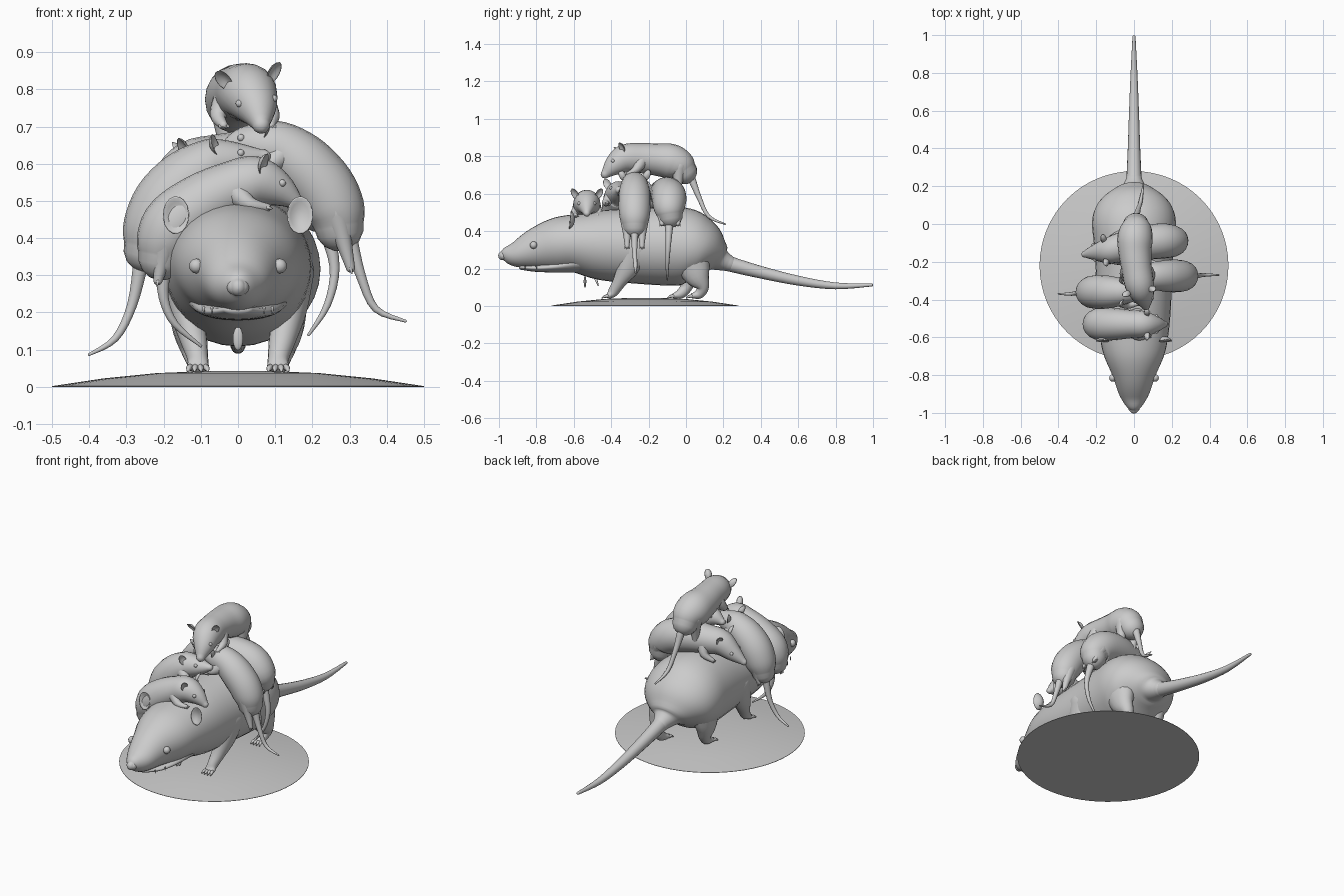
import bpy, bmesh, math
from mathutils import Vector as V

if "Cube" in bpy.data.objects:
    bpy.data.objects.remove(bpy.data.objects["Cube"])


def finish(name, bm):
    bmesh.ops.recalc_face_normals(bm, faces=bm.faces)
    for f in bm.faces:
        f.smooth = True
    me = bpy.data.meshes.new(name)
    bm.to_mesh(me)
    bm.free()
    ob = bpy.data.objects.new(name, me)
    bpy.context.collection.objects.link(ob)
    return ob


def spline(pts, steps):
    out = []
    for i in range(len(pts) - 1):
        a, b, c, d = (pts[max(0, min(len(pts) - 1, i + k))] for k in (-1, 0, 1, 2))
        for j in range(steps):
            t = j / steps
            out.append([0.5 * (2*q + (r-p)*t + (2*p-5*q+4*r-s)*t*t + (3*q-p-3*r+s)*t**3)
                        for p, q, r, s in zip(a, b, c, d)])
    return out + [list(pts[-1])]


def tube(name, pts, side=(1, 0, 0), n=16, steps=4):
    """Round-ended loft through points (x, y, z, side radius[, height radius])."""
    pts = spline([tuple(p) + ((p[3],) if len(p) == 4 else ()) for p in pts], steps)
    P = [V(p[:3]) for p in pts]
    rings = []
    for i, p in enumerate(pts):
        t = (P[min(i+1, len(P)-1)] - P[max(i-1, 0)]).normalized()
        s = V(side) - t * t.dot(V(side))
        s.normalize()
        r = (P[i], t, s, t.cross(s), p[3], p[4])
        caps = [math.radians(a) for a in (20, 45, 70, 88)]
        def cap(sign, a):
            k = min(r[4], r[5]) * math.sin(a) * sign
            return (r[0] + t*k, t, s, r[3], r[4]*math.cos(a), r[5]*math.cos(a))
        def capped(sign, a):
            c, t_, s_, _, x, y = cap(sign, a)
            return (c, t_, s_, r[3], x, y)
        if i == 0:
            rings += [capped(-1, a) for a in reversed(caps)]
        rings.append(r)
        if i == len(pts) - 1:
            rings += [capped(1, a) for a in caps]
    bm = bmesh.new()
    vs = [[bm.verts.new(c + s*a*math.cos(q*math.tau/n) + u*b*math.sin(q*math.tau/n))
           for q in range(n)] for c, t, s, u, a, b in rings]
    for x, y in zip(vs, vs[1:]):
        for q in range(n):
            bm.faces.new((x[q], x[(q+1) % n], y[(q+1) % n], y[q]))
    bm.faces.new(vs[0])
    bm.faces.new(vs[-1])
    return finish(name, bm)


def blob(name, loc, fn, seg=16):
    bm = bmesh.new()
    bmesh.ops.create_uvsphere(bm, u_segments=seg, v_segments=seg // 2, radius=1)
    for v in bm.verts:
        v.co = V(loc) + fn(*v.co)
    return finish(name, bm)


def eye(name, loc, r):
    blob(name, loc, lambda a, b, c: V((a, b, c)) * r, 12)


def ear(name, loc, right, up, fwd, size):
    # cupped thin dish
    blob(name, loc, lambda a, b, c: size * (right*a*.7 + up*b + fwd*(.4*(a*a+b*b) + .13*c)))


def toes(name, foot, fwd, side, size, count=4, drop=.3):
    for i in range(count):
        k = (i - (count-1)/2)
        d = (fwd + side*k*.15).normalized()
        a = foot + side*k*size*.55
        b, c = a + d*size*.8, a + d*size*1.4 - V((0, 0, size*drop))
        tube(f"{name}_toe_{i}", [(*a, size*.38), (*b, size*.33), (*c, size*.12)], side, 8, 2)


# Domed base
bm = bmesh.new()
prev = None
for r, z in ((.5, 0), (.5, .002), (.36, .023), (.22, .037), (.1, .042), (.01, .043)):
    ring = [bm.verts.new((r*math.cos(i*math.tau/64), -.22 + r*math.sin(i*math.tau/64), z)) for i in range(64)]
    if prev:
        for i in range(64):
            bm.faces.new((prev[i], prev[(i+1) % 64], ring[(i+1) % 64], ring[i]))
    else:
        bm.faces.new(ring)
    prev = ring
bm.faces.new(prev)
base = finish("domed_base", bm)
base.select_set(True)
bpy.context.view_layer.objects.active = base
bpy.ops.object.shade_smooth_by_angle()

# Mother body and head: y, centre z, half width, half height
body = [(-.982, .268, .022, .024), (-.96, .272, .045, .044), (-.9, .277, .08, .073),
        (-.8, .305, .115, .113), (-.7, .325, .158, .143), (-.6, .335, .18, .155),
        (-.45, .325, .195, .187), (-.25, .32, .202, .202), (-.1, .32, .213, .211),
        (0, .317, .222, .205), (.07, .302, .21, .178), (.12, .285, .178, .142), (.165, .262, .12, .09),
        (.19, .245, .07, .06), (.23, .227, .045, .043)]
tube("mother_body", [(0, y, z, a, b) for y, z, a, b in body], n=32)
tube("mother_tail", [(0, .2, .238, .045), (0, .25, .22, .04), (0, .4, .18, .033), (0, .6, .135, .026),
                     (0, .8, .107, .018), (0, .992, .112, .008)])
tube("lower_jaw", [(0, -.88, .207, .04, .014), (0, -.8, .202, .085, .02), (0, -.68, .212, .115, .034),
                   (0, -.55, .24, .14, .065)], n=24)
blob("nose", (0, -.975, .268), lambda a, b, c: V((a*.03, b*.025, c*.024)))
blob("pouch", (0, -.54, .13), lambda a, b, c: V((a*.014, b*.007, c*.032)))

for s, side in ((-1, "left"), (1, "right")):
    eye(f"mother_eye_{side}", (s*.112, -.815, .325), .02)
    ear(f"mother_ear_{side}", (s*.163, -.6, .458), V((1, 0, -.2*s)), V((s*.1, .1, 1)), V((s*.2, -1, .2)), .05)
    for i, y in enumerate((-.86, -.8)):
        tube(f"tooth_{side}_{i}", [(s*(.07 + i*.022), y, .213, .004), (s*(.07 + i*.022), y, .198, .002)], n=8)
    # Front leg
    tube(f"front_leg_{side}", [(s*.145, -.27, .31, .06, .09), (s*.14, -.31, .21, .046, .062),
                               (s*.12, -.355, .13, .037), (s*.108, -.39, .075, .028), (s*.108, -.41, .055, .03, .017)])
    toes(f"front_foot_{side}", V((s*.108, -.415, .053)), V((0, -1, -.1)), V((1, 0, 0)), .024)
    # Staggered hind leg
    o = .1 if s > 0 else 0
    tube(f"hind_leg_{side}", [(s*.12, .0 + o*.3, .24, .07, .1), (s*.128, .0 + o*.6, .16, .05, .07),
                              (s*.12, .0 + o*.9, .1, .034), (s*.11, -.03 + o, .065, .027),
                              (s*.108, -.06 + o, .055, .03, .016)])
    toes(f"hind_foot_{side}", V((s*.108, -.065 + o, .053)), V((0, -1, -.1)), V((1, 0, 0)), .024)


def baby(name, spine, side, tail, belly=.3, back=1.75):
    """Spine runs rump to snout; side is chosen so that tangent x side points off the back."""
    side = V(side)
    P = [V(p[:3]) for p in spine]
    tube(f"{name}_body", spine, side, 20, 4)
    tube(f"{name}_tail", [(*p, r) for p, r in zip(tail, (.022, .014, .01, .004))], side, 10)
    h, f = P[-3], (P[-1] - P[-3]).normalized()
    sd = (side - f*f.dot(side)).normalized()
    up, r = f.cross(sd), spine[-3][3]
    for k, lab in ((-1, "a"), (1, "b")):
        ear(f"{name}_ear_{lab}", h + sd*k*r*.85 + up*r*.75 - f*.015, (sd + f*k*-.4).normalized(),
            (up + sd*k*.3 - f*.15).normalized(), (f + sd*k*.4).normalized(), .032)
        eye(f"{name}_eye_{lab}", P[-2] + sd*k*spine[-2][3]*.85 + up*spine[-2][3]*.42, .01)
        # Fore and hind limbs reach along the belly
        for lim, i, d in (("fore", -4, 1), ("hind", 1, -1)):
            p, q = P[i], spine[i][3]
            t = (P[i+1] - P[i-1]).normalized()
            u = t.cross(side).normalized()
            if d > 0:
                a, b, c = p + side*k*q*.55 - u*q*.2, p + side*k*q*.9 - u*q*.75 + t*q*.3, p + side*k*q*.8 - u*q*1.1 + t*q*.85
            else:
                a = p + side*k*q*.5
                b, c = (a - (u*belly + t*back)*q*e for e in (.55, 1))
            tube(f"{name}_{lim}_limb_{lab}", [(*a, q*.5), (*b, q*.28), (*c, q*.15)], side, 12)
            toes(f"{name}_{lim}_foot_{lab}", c, (c - b).normalized(), side, .011, 4, 0)


# Five young, from the mother's neck backwards
def across(y, rows):
    return [(x, y, z, r) for x, z, r in rows]

baby("neck_young", across(-.53, [(-.205, .35, .064), (-.195, .39, .08), (-.165, .44, .088), (-.09, .495, .083),
     (-.01, .535, .074), (.05, .55, .07), (.11, .53, .048), (.16, .495, .018)]), (0, 1, 0),
     [(-.2, -.5, .32), (-.2, -.5, .24), (-.17, -.49, .17), (-.1, -.47, .11)], back=1.3)
baby("left_young", across(-.36, [(-.245, .37, .063), (-.23, .42, .082), (-.195, .49, .09), (-.14, .55, .087),
     (-.08, .59, .076), (-.05, .602, .066), (.01, .61, .046), (.07, .62, .018)]), (0, 1, 0),
     [(-.26, -.36, .34), (-.285, -.36, .22), (-.33, -.37, .13), (-.4, -.37, .087)], back=1.2)
baby("rear_young", [(.215, -.085, .485, .068), (.205, -.09, .525, .084), (.15, -.09, .575, .093), (.05, -.1, .6, .09),
     (-.06, -.12, .6, .078), (-.13, -.14, .59, .07), (-.2, -.15, .545, .046), (-.26, -.16, .505, .018)], (0, -1, 0),
     [(.235, -.09, .43), (.26, -.095, .32), (.24, -.1, .22), (.19, -.1, .14)], belly=.2, back=1.1)
baby("right_young", across(-.275, [(.272, .43, .066), (.262, .475, .08), (.23, .535, .086), (.175, .595, .085),
     (.12, .635, .076), (.07, .645, .07), (.01, .65, .047), (-.04, .635, .018)]), (0, -1, 0),
     [(.3, -.275, .4), (.33, -.275, .3), (.37, -.27, .21), (.45, -.27, .177)], belly=.25, back=2.0)
baby("top_young", [(.01, -.01, .72, .07), (.01, -.035, .75, .086), (.005, -.08, .772, .094), (.005, -.15, .782, .087),
     (.015, -.24, .79, .08), (.03, -.325, .787, .077), (.05, -.385, .75, .056), (.062, -.432, .705, .024)], (1, 0, 0),
     [(.01, .03, .68), (.02, .07, .58), (.035, .12, .48), (.05, .21, .437)], belly=1.6, back=1.0)
